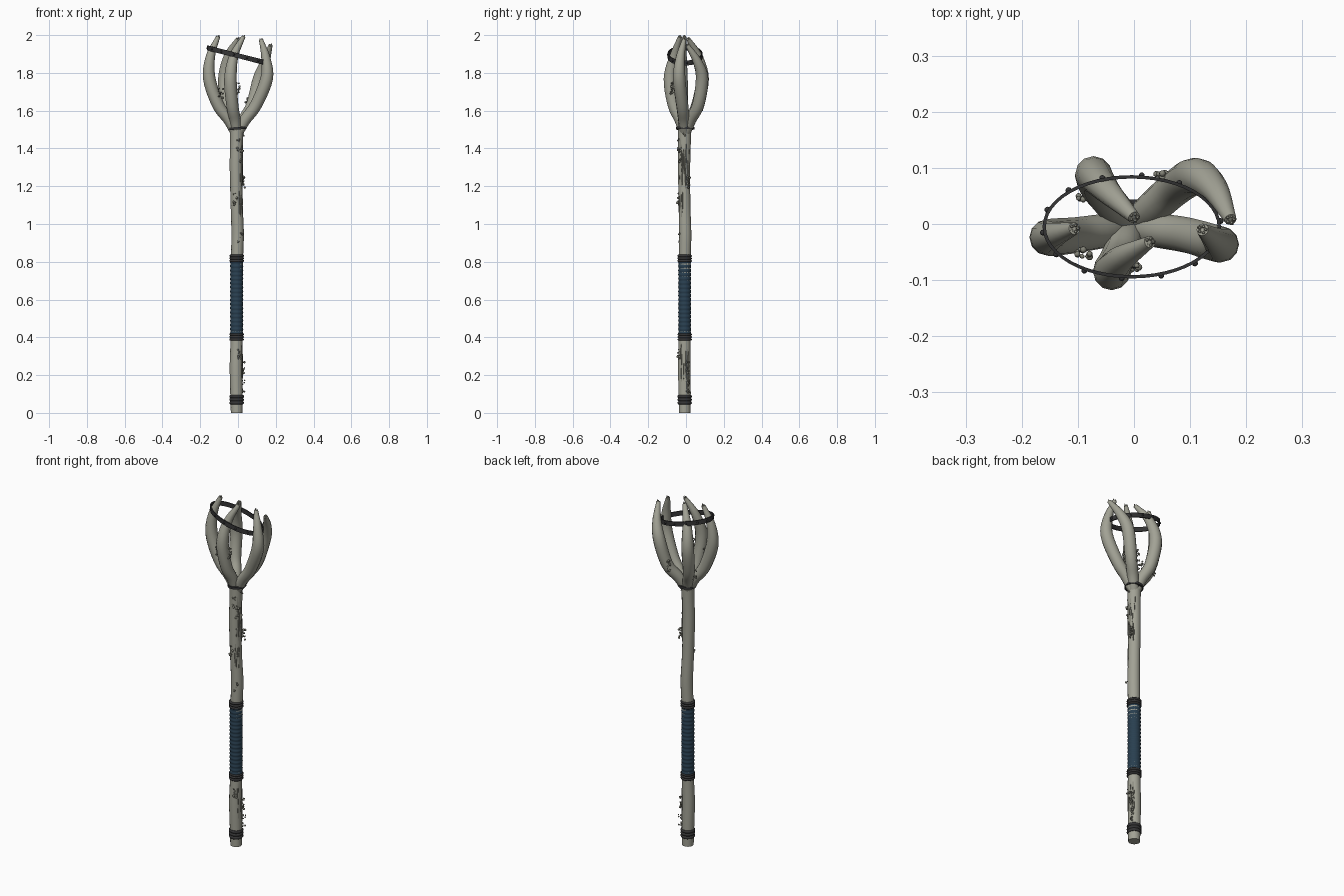
import bpy, bmesh, math, random
from mathutils import Vector, Matrix

if "Cube" in bpy.data.objects:
    bpy.data.objects.remove(bpy.data.objects["Cube"])

random.seed(4)
AX = -0.007  # staff axis offset in x and y


def material(name, rgb):
    m = bpy.data.materials.new(name)
    m.diffuse_color = (*rgb, 1)
    m.use_nodes = True
    m.node_tree.nodes["Principled BSDF"].inputs["Base Color"].default_value = m.diffuse_color
    return m


WOOD = material("pale wood", (0.36, 0.36, 0.30))
BARK = material("grey bark", (0.22, 0.22, 0.18))
IRON = material("dark iron", (0.035, 0.035, 0.036))
CLOTH = material("blue wrap", (0.022, 0.05, 0.08))


def finish(bm, name, mat, angle=50):
    bmesh.ops.recalc_face_normals(bm, faces=bm.faces)
    me = bpy.data.meshes.new(name)
    bm.to_mesh(me)
    bm.free()
    me.materials.append(mat)
    ob = bpy.data.objects.new(name, me)
    bpy.context.collection.objects.link(ob)
    bpy.ops.object.select_all(action='DESELECT')
    ob.select_set(True)
    bpy.context.view_layer.objects.active = ob
    bpy.ops.object.shade_smooth_by_angle(angle=math.radians(angle))
    return ob


def smooth_path(pts, n):
    """Catmull-Rom through (x, y, z, radius) points."""
    p = [Vector(q) for q in pts]
    p = [2 * p[0] - p[1]] + p + [2 * p[-1] - p[-2]]
    out = []
    for i in range(1, len(p) - 2):
        a, b, c, d = p[i - 1:i + 3]
        for k in range(n):
            t = k / n
            out.append(0.5 * (2 * b + (c - a) * t + (2 * a - 5 * b + 4 * c - d) * t * t
                              + (3 * b - a - 3 * c + d) * t ** 3))
    return out + [p[-2]]


def tube(bm, pts, sides=12, n=4, flat=False):
    path = smooth_path(pts, n) if n > 1 else [Vector(q) for q in pts]
    rings = []
    for i, q in enumerate(path):
        d = (path[min(i + 1, len(path) - 1)] - path[max(i - 1, 0)]).to_3d().normalized()
        if flat:
            d = Vector((0, 0, 1))
        u = Vector((0, 1, 0)).cross(d).normalized()
        v = d.cross(u)
        rings.append([bm.verts.new(q.to_3d() + q.w * (math.cos(a) * u + math.sin(a) * v))
                      for a in (math.tau * k / sides for k in range(sides))])
    for a, b in zip(rings, rings[1:]):
        for k in range(sides):
            bm.faces.new((a[k], a[(k + 1) % sides], b[(k + 1) % sides], b[k]))
    bm.faces.new(rings[0][::-1])
    bm.faces.new(rings[-1])


def ball(bm, pos, r, sub=1):
    bmesh.ops.create_icosphere(bm, subdivisions=sub, radius=r, matrix=Matrix.Translation(pos))


# Slightly crooked shaft
shaft = [(AX, AX, 0, .031), (-.008, -.007, .1, .033), (-.010, -.009, .25, .034), (-.007, -.007, .4, .032),
         (AX, AX, .6, .030), (-.005, -.006, .82, .032), (-.002, -.004, .95, .033), (-.007, -.008, 1.1, .032),
         (-.011, -.010, 1.3, .033), (-.008, -.008, 1.42, .034), (-.007, -.007, 1.52, .036)]
bm = bmesh.new()
tube(bm, shaft, 14, 4, flat=True)
finish(bm, "shaft", WOOD)

# Five curving prongs of the head, each with a splintered tip
prongs = {
    "left": [(-.105, -.02, 1.63), (-.152, -.024, 1.77), (-.145, -.02, 1.89), (-.106, -.008, 1.99)],
    "back_left": [(-.06, .06, 1.63), (-.072, .088, 1.77), (-.05, .062, 1.89), (0, .012, 1.98)],
    "front": [(-.03, -.065, 1.63), (-.04, -.085, 1.77), (-.022, -.062, 1.89), (.028, -.032, 1.99)],
    "right": [(.095, -.02, 1.63), (.152, -.036, 1.77), (.147, -.03, 1.88), (.122, -.01, 1.975)],
    "back_right": [(.075, .065, 1.63), (.112, .085, 1.77), (.145, .06, 1.86), (.172, .008, 1.945)],
}
for name, pts in prongs.items():
    p0 = Vector(pts[0])
    path = [(AX, AX, 1.47, .026), (p0.x * .42 - .003, p0.y * .42 - .003, 1.55, .030)]
    path += [(*p, r) for p, r in zip(pts, (.032, .033, .024, .011))]
    bm = bmesh.new()
    tube(bm, path, 12, 5)
    tip = Vector(pts[-1])
    for k in range(5):
        a = math.tau * k / 5
        h = (.010, .005, .008, .004, .007)[k]
        base = tip + Vector((math.cos(a) * .006, math.sin(a) * .006, -.003))
        bmesh.ops.create_cone(bm, segments=5, radius1=.005, radius2=.002, depth=h + .006, cap_ends=True,
                              matrix=Matrix.Translation(base + Vector((0, 0, h / 2))))
    finish(bm, name + "_prong", WOOD)

# Raised bark strands running along the shaft
bm = bmesh.new()
for z0, z1, lo, hi, count in ((1.17, 1.48, -55, 60, 20), (.85, 1.2, -65, -15, 10), (.1, .38, -50, 60, 18)):
    for i in range(count):
        a = math.radians(random.uniform(lo, hi))
        length = random.uniform(.06, .15)
        z = random.uniform(z0, z1 - length)
        pts = []
        for k in range(4):
            b = a + random.uniform(-.05, .05)
            r = .0325 if 0 < k < 3 else .030
            pts.append((-.008 + r * math.cos(b), -.008 + r * math.sin(b), z + length * k / 3,
                        .0025 if 0 < k < 3 else .001))
        tube(bm, pts, 5, 2)
finish(bm, "bark_strands", BARK)

# Knobbly bark growths on the shaft and prongs
growths = [(.005, -.037, 1.42), (.014, -.033, 1.36), (.025, .014, 1.22), (-.012, -.040, 1.13),
           (.012, -.03, .92), (.004, -.038, .31), (.026, .008, .24), (.026, .012, .14), (.026, -.01, 1.47),
           (-.09, -.052, 1.70), (0, -.078, 1.72), (.045, .086, 1.64), (-.088, .05, 1.61), (.062, .082, 1.60)]
bm = bmesh.new()
for g in growths:
    for i in range(11):
        off = Vector((random.uniform(-.011, .011), random.uniform(-.007, .007), random.uniform(-.032, .032)))
        ball(bm, Vector(g) + off, random.uniform(.004, .0075))
finish(bm, "bark_growths", BARK)

# Cloth grip: lathed profile with a bulge for each turn
turns = 18
prof = []
for i in range(turns * 4 + 1):
    bulge = abs(math.sin(math.pi * i / 4))
    prof.append((AX, AX, .41 + .4 * i / (turns * 4), .0315 + .0035 * bulge))
bm = bmesh.new()
tube(bm, prof, 18, 1, flat=True)
finish(bm, "grip_wrap", CLOTH)

# Iron bands, each made of three rounded hoops
for name, z0, z1 in (("foot_band", .045, .095), ("lower_grip_band", .382, .422), ("upper_grip_band", .798, .838)):
    prof = [(AX, AX, z0 + (z1 - z0) * i / 12, .034 + .005 * abs(math.sin(math.pi * i / 4)))
            for i in range(13)]
    bm = bmesh.new()
    tube(bm, prof, 18, 1, flat=True)
    finish(bm, name, IRON)


def hoop(name, cx, cy, z, rx, ry, slope, wide, tall, studs=0):
    """Tilted elliptical band with a rectangular section and optional rivets."""
    bm = bmesh.new()
    n, rows = 48, []
    for k in range(n):
        c, s = math.cos(math.tau * k / n), math.sin(math.tau * k / n)
        zz = z + slope * rx * c
        rows.append([bm.verts.new((cx + (rx + w) * c, cy + (ry + w) * s, zz + h))
                     for w, h in ((0, -tall / 2), (0, tall / 2), (-wide, tall / 2), (-wide, -tall / 2))])
    for k in range(n):
        a, b = rows[k], rows[(k + 1) % n]
        for j in range(4):
            bm.faces.new((a[j], b[j], b[(j + 1) % 4], a[(j + 1) % 4]))
    for k in range(studs):
        t = math.tau * (k + .25) / studs
        c, s = math.cos(t), math.sin(t)
        ball(bm, (cx + rx * c, cy + ry * s, z + slope * rx * c), .0055, 2)
    finish(bm, name, IRON, 40)


# Collar under the head and the riveted crown ring
hoop("head_collar", -.003, -.005, 1.507, .049, .049, .06, .018, .013)
hoop("crown_ring", -.004, -.005, 1.892, .159, .092, -.25, .006, .026, studs=14)
